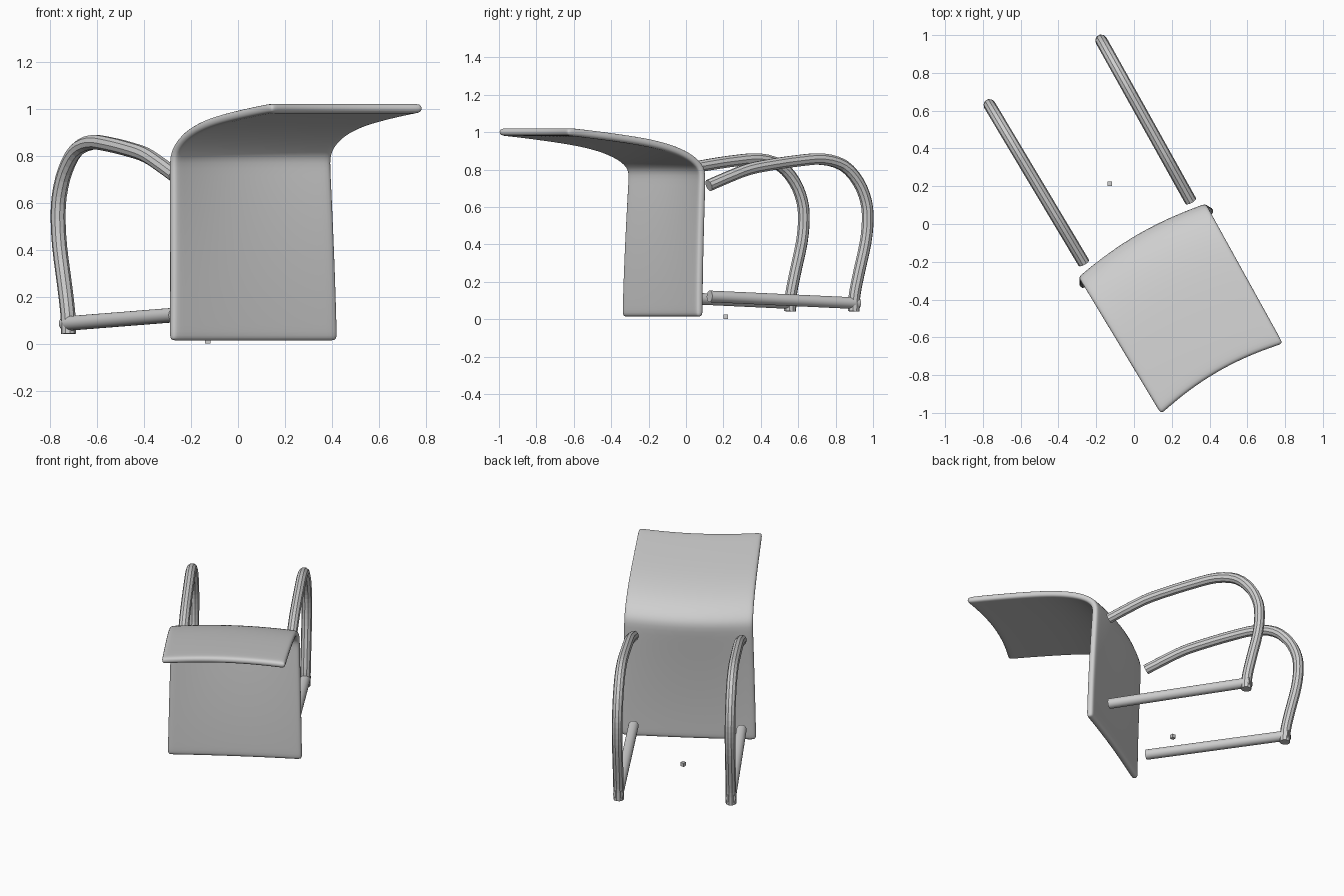
import bpy, bmesh, math
from mathutils import Vector

if "Cube" in bpy.data.objects:
    bpy.data.objects.remove(bpy.data.objects["Cube"])

TURN = math.radians(30)      # the whole chair is turned about z
SIDE_SHIFT = -0.006

grey = bpy.data.materials.new("light_grey")
grey.diffuse_color = (0.62, 0.62, 0.62, 1)
grey.use_nodes = True
grey.node_tree.nodes["Principled BSDF"].inputs["Base Color"].default_value = grey.diffuse_color


def finish(name, bm, turn=TURN):
    bmesh.ops.recalc_face_normals(bm, faces=bm.faces[:])
    mesh = bpy.data.meshes.new(name)
    bm.to_mesh(mesh)
    bm.free()
    mesh.materials.append(grey)
    obj = bpy.data.objects.new(name, mesh)
    bpy.context.collection.objects.link(obj)
    obj.rotation_euler.z = turn
    return obj


def smooth_path(pts, steps=3):
    """Catmull-Rom curve through the points."""
    p = [pts[0] * 2 - pts[1]] + pts + [pts[-1] * 2 - pts[-2]]
    out = []
    for i in range(1, len(p) - 2):
        a, b, c, d = p[i - 1:i + 3]
        for k in range(steps):
            t = k / steps
            out.append(0.5 * (2 * b + (c - a) * t + (2 * a - 5 * b + 4 * c - d) * t * t
                              + (3 * b - a - 3 * c + d) * t ** 3))
    return out + [pts[-1]]


def tube(name, path, radius, sides, smooth):
    bm = bmesh.new()
    rings = []
    for i, p in enumerate(path):
        tangent = (path[min(i + 1, len(path) - 1)] - path[max(i - 1, 0)]).normalized()
        up = tangent.cross(Vector((1, 0, 0))).normalized()
        side = up.cross(tangent)
        rings.append([bm.verts.new(p + radius * (math.cos(a) * side + math.sin(a) * up))
                      for a in (2 * math.pi * k / sides for k in range(sides))])
    for r, q in zip(rings, rings[1:]):
        for k in range(sides):
            n = (k + 1) % sides
            bm.faces.new((r[k], r[n], q[n], q[k])).smooth = smooth
    bm.faces.new(rings[0])
    bm.faces.new(rings[-1])
    return finish(name, bm)


# Folded shell: upright panel bending into a long top panel (forward, height, half width)
profile = [(0.142, 0.012, 0.408), (0.142, 0.05, 0.407), (0.138, 0.25, 0.403),
           (0.128, 0.52, 0.397), (0.118, 0.74, 0.391), (0.116, 0.81, 0.390),
           (0.195, 0.872, 0.388), (0.31, 0.915, 0.386), (0.46, 0.948, 0.383),
           (0.68, 0.976, 0.379), (0.90, 1.0, 0.375), (0.945, 1.001, 0.374)]
across = [-1, -0.91, -0.5, 0, 0.5, 0.91, 1]
bm = bmesh.new()
rows = []
for u, z, w in profile:
    bulge = 0.01 + 0.038 * min(z / 0.8, 1) ** 2
    rows.append([bm.verts.new((SIDE_SHIFT + w * t, -(u - bulge * (1 - t * t)), z))
                 for t in across])
for r, q in zip(rows, rows[1:]):
    for k in range(len(across) - 1):
        bm.faces.new((r[k], r[k + 1], q[k + 1], q[k])).smooth = True
shell = finish("shell", bm)
solid = shell.modifiers.new("thickness", 'SOLIDIFY')
solid.thickness = 0.042
solid.offset = 0
sub = shell.modifiers.new("rounding", 'SUBSURF')
sub.levels = sub.render_levels = 2

# Looped side tubes and the straight bars at their feet, mirrored left and right
loop = [(0.045, 0.715), (-0.08, 0.762), (-0.20, 0.802), (-0.336, 0.826), (-0.50, 0.847),
        (-0.65, 0.856), (-0.78, 0.822), (-0.87, 0.735), (-0.918, 0.63), (-0.928, 0.53),
        (-0.915, 0.41), (-0.875, 0.25), (-0.848, 0.13), (-0.842, 0.042)]
bar = [(0.04, 0.122), (-0.87, 0.085)]

for label, sign in (("left", -1), ("right", 1)):
    def place(u, z):
        return Vector((SIDE_SHIFT + sign * (0.327 - 0.015 * (u - 0.04)), -u, z))
    tube(label + "_loop_tube", smooth_path([place(*p) for p in loop]), 0.032, 10, False)
    tube(label + "_foot_bar", [place(*p) for p in bar], 0.031, 24, True)

# Small loose block on the floor
bm = bmesh.new()
bmesh.ops.create_cube(bm, size=0.024)
block = finish("small_block", bm, 0)
block.location = (-0.128, 0.212, 0.012)
